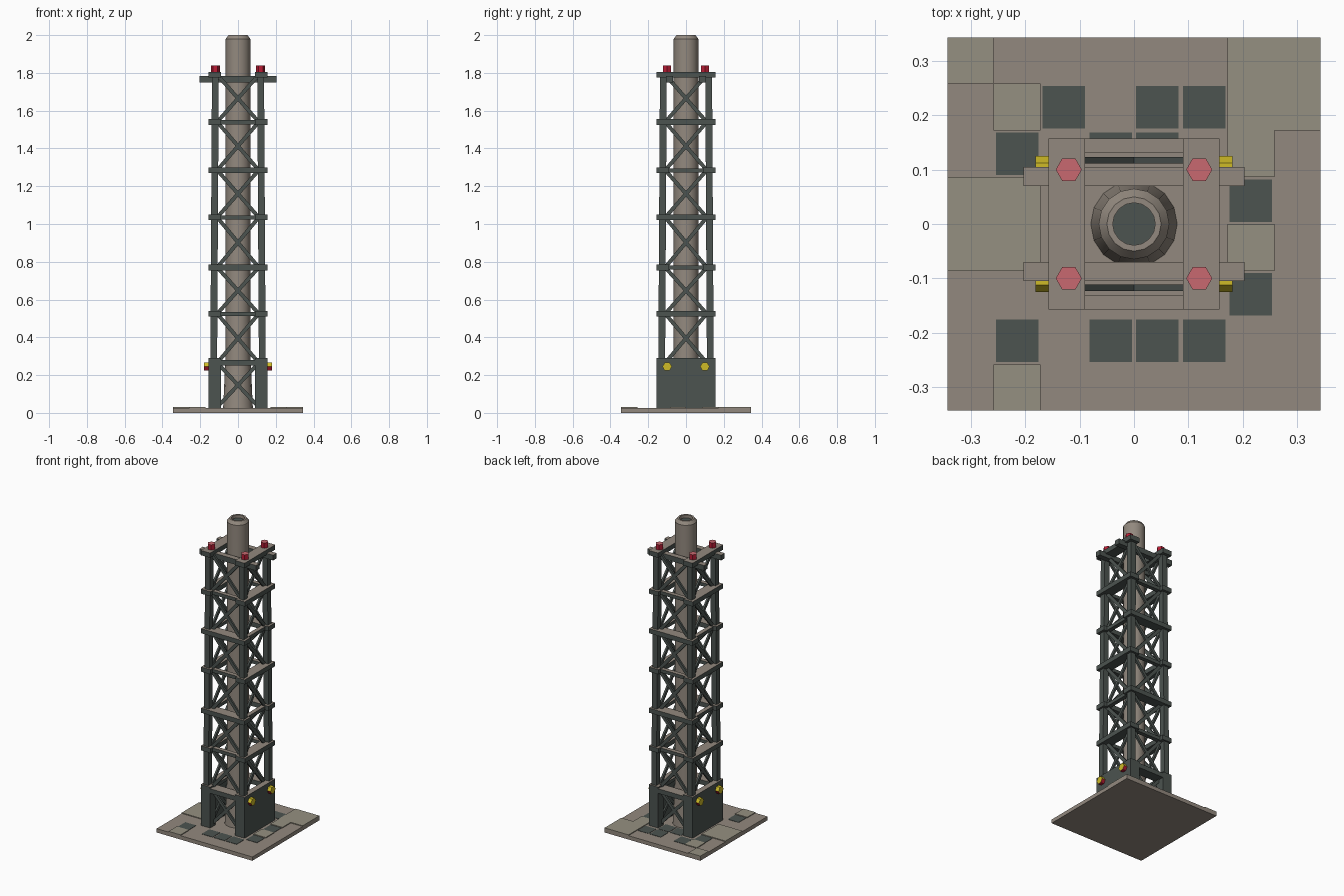
import bpy, bmesh, math
from mathutils import Vector, Matrix

if "Cube" in bpy.data.objects:
    bpy.data.objects.remove(bpy.data.objects["Cube"])


def material(name, rgb):
    m = bpy.data.materials.new(name)
    m.diffuse_color = (*rgb, 1)
    m.use_nodes = True
    m.node_tree.nodes["Principled BSDF"].inputs["Base Color"].default_value = m.diffuse_color
    return m


STEEL = material("dark_steel", (0.072, 0.087, 0.08))
TAUPE = material("taupe_concrete", (0.29, 0.25, 0.21))
PALE = material("pale_taupe", (0.30, 0.28, 0.22))
RED = material("deep_red", (0.48, 0.012, 0.035))
PINK = material("light_red", (0.58, 0.14, 0.16))
YELLOW = material("yellow", (0.62, 0.50, 0.02))


def finish(name, bm, mats, rule=None):
    bmesh.ops.recalc_face_normals(bm, faces=bm.faces)
    bm.normal_update()
    if rule:
        for f in bm.faces:
            f.material_index = rule(f)
    me = bpy.data.meshes.new(name)
    bm.to_mesh(me)
    bm.free()
    for m in mats:
        me.materials.append(m)
    ob = bpy.data.objects.new(name, me)
    bpy.context.collection.objects.link(ob)
    return ob


def add_box(bm, x0, x1, y0, y1, z0, z1):
    mat = Matrix.Translation(((x0 + x1) / 2, (y0 + y1) / 2, (z0 + z1) / 2)) @ \
        Matrix.Diagonal((abs(x1 - x0), abs(y1 - y0), z1 - z0, 1))
    bmesh.ops.create_cube(bm, size=1, matrix=mat)


def add_bar(bm, a, b, side, w, t):
    """Bar from a to b, w wide in the face plane and t thick along side."""
    a, b, side = Vector(a), Vector(b), Vector(side)
    d = b - a
    z = d.normalized()
    x = side.cross(z).normalized()
    y = z.cross(x)
    m = Matrix((x * w, y * t, d)).transposed().to_4x4()
    m.translation = (a + b) / 2
    bmesh.ops.create_cube(bm, size=1, matrix=m)


def top_rule(f):
    return 1 if f.normal.z > 0.7 else 0


# Base slab
bm = bmesh.new()
add_box(bm, -0.343, 0.343, -0.343, 0.343, 0, 0.025)
finish("base_slab", bm, [TAUPE])

# Dark square grates, on an eight by eight grid
P = 0.086
bm = bmesh.new()
for i, j in [(-2, 2), (0, 2), (1, 2), (-3, 1), (-1, 1), (0, 1), (2, 0), (2, -2),
             (-3, -3), (-1, -3), (0, -3), (1, -3)]:
    x, y = (i + 0.5) * P, (j + 0.5) * P
    add_box(bm, x - 0.039, x + 0.039, y - 0.039, y + 0.039, 0.02, 0.027)
finish("base_grates", bm, [STEEL])

# Slightly raised paler paving slabs
bm = bmesh.new()
for i, j, n in [(2, 2, 2), (-4, -1, 2), (-4, 3, 1), (-3, 2, 1), (2, 1, 1), (2, -1, 1), (-3, -4, 1)]:
    x, y = i * P, j * P
    add_box(bm, x, min(x + n * P, 0.343), y, min(y + n * P, 0.343), 0.02, 0.03)
for v in bm.verts:
    v.co.x = max(-0.343, min(0.343, v.co.x))
    v.co.y = max(-0.343, min(0.343, v.co.y))
finish("base_paving", bm, [PALE])

# Central stack, flared at the foot, chamfered with a dark recess at the top
bm = bmesh.new()
N = 16
rings = []
for r, z in [(0.082, 0.0), (0.078, 0.04), (0.065, 0.32), (0.065, 1.98), (0.05, 2.0),
             (0.039, 2.0), (0.039, 1.98)]:
    rings.append([bm.verts.new((r * math.cos(2 * math.pi * k / N),
                                r * math.sin(2 * math.pi * k / N), z)) for k in range(N)])
for a, b in zip(rings, rings[1:]):
    for k in range(N):
        bm.faces.new((a[k], a[(k + 1) % N], b[(k + 1) % N], b[k]))
bm.faces.new(rings[0])
bm.faces.new(rings[-1])
stack = finish("central_stack", bm, [TAUPE, STEEL],
               lambda f: 1 if len(f.verts) == N and f.normal.z > 0.9 else 0)
for p in stack.data.polygons:
    p.use_smooth = True
bpy.context.view_layer.objects.active = stack
stack.select_set(True)
bpy.ops.object.shade_smooth_by_angle(angle=math.radians(30))

# Four corner legs, leaning in slightly
bm = bmesh.new()
for sx in (-1, 1):
    for sy in (-1, 1):
        add_bar(bm, (sx * 0.13, sy * 0.13, 0.02), (sx * 0.12, sy * 0.12, 1.78),
                (0, 1, 0), 0.036, 0.036)
finish("corner_legs", bm, [STEEL])

# Horizontal beams: wide ones alternate direction at each level, thin ones cross them
LEVELS = [0.265, 0.525, 0.77, 1.035, 1.285, 1.54, 1.79]
wide, thin = bmesh.new(), bmesh.new()
for i, z in enumerate(LEVELS):
    for s in (-1, 1):
        w = (s * 0.09, s * 0.157)
        t = (s * 0.105, s * 0.132)
        full, part = (-0.155, 0.155), (-0.11, 0.11)
        if i == 6:
            add_box(wide, *w, -0.157, 0.157, z - 0.015, z + 0.016)
            add_box(thin, -0.203, 0.203, s * 0.07, s * 0.105, 1.75, 1.784)
        elif i % 2:
            add_box(wide, *w, *full, z - 0.015, z + 0.015)
            add_box(thin, *part, *t, z - 0.012, z + 0.01)
        else:
            add_box(wide, *full, *w, z - 0.015, z + 0.015)
            add_box(thin, *t, *part, z - 0.012, z + 0.01)
finish("wide_beams", wide, [STEEL, TAUPE], top_rule)
finish("thin_beams", thin, [STEEL, TAUPE], top_rule)

# Cross bracing in every bay on all four sides
bm = bmesh.new()
for z0, z1 in zip([0.03] + LEVELS, LEVELS):
    for s in (-1, 1):
        d = s * 0.117
        for k in (-1, 1):
            add_bar(bm, (-k * 0.11, d, z0), (k * 0.11, d, z1), (0, 1, 0), 0.02, 0.012)
            add_bar(bm, (d, -k * 0.11, z0), (d, k * 0.11, z1), (1, 0, 0), 0.02, 0.012)
finish("cross_bracing", bm, [STEEL])

# C-shaped foot brackets on the left and right
for s, name in ((-1, "left"), (1, "right")):
    bm = bmesh.new()
    prof = [(0.157, -0.157), (0.157, 0.157), (0.09, 0.157), (0.09, 0.1),
            (0.12, 0.1), (0.12, -0.1), (0.09, -0.1), (0.09, -0.157)]
    face = bm.faces.new([bm.verts.new((s * x, y, 0.002)) for x, y in prof])
    ext = bmesh.ops.extrude_face_region(bm, geom=[face])
    bmesh.ops.translate(bm, vec=(0, 0, 0.288),
                        verts=[v for v in ext["geom"] if isinstance(v, bmesh.types.BMVert)])
    finish(name + "_foot_bracket", bm, [STEEL, TAUPE], top_rule)

# Yellow hexagonal bolts with red undersides on the foot brackets
bm = bmesh.new()
for sx in (-1, 1):
    for sy in (-1, 1):
        m = Matrix.Translation((sx * 0.165, sy * 0.1, 0.245)) @ \
            Matrix.Rotation(math.pi / 2, 4, 'Y')
        bmesh.ops.create_cone(bm, cap_ends=True, segments=6, radius1=0.025, radius2=0.025,
                              depth=0.032, matrix=m)
finish("foot_bolts", bm, [YELLOW, RED], lambda f: 1 if f.normal.z < -0.3 else 0)

# Red hexagonal lamps on the top beams
bm = bmesh.new()
for sx in (-1, 1):
    for sy in (-1, 1):
        m = Matrix.Translation((sx * 0.12, sy * 0.1, 1.82)) @ \
            Matrix.Rotation(math.pi / 6, 4, 'Z')
        bmesh.ops.create_cone(bm, cap_ends=True, segments=6, radius1=0.024, radius2=0.024,
                              depth=0.04, matrix=m)
finish("top_lamps", bm, [RED, PINK], top_rule)
